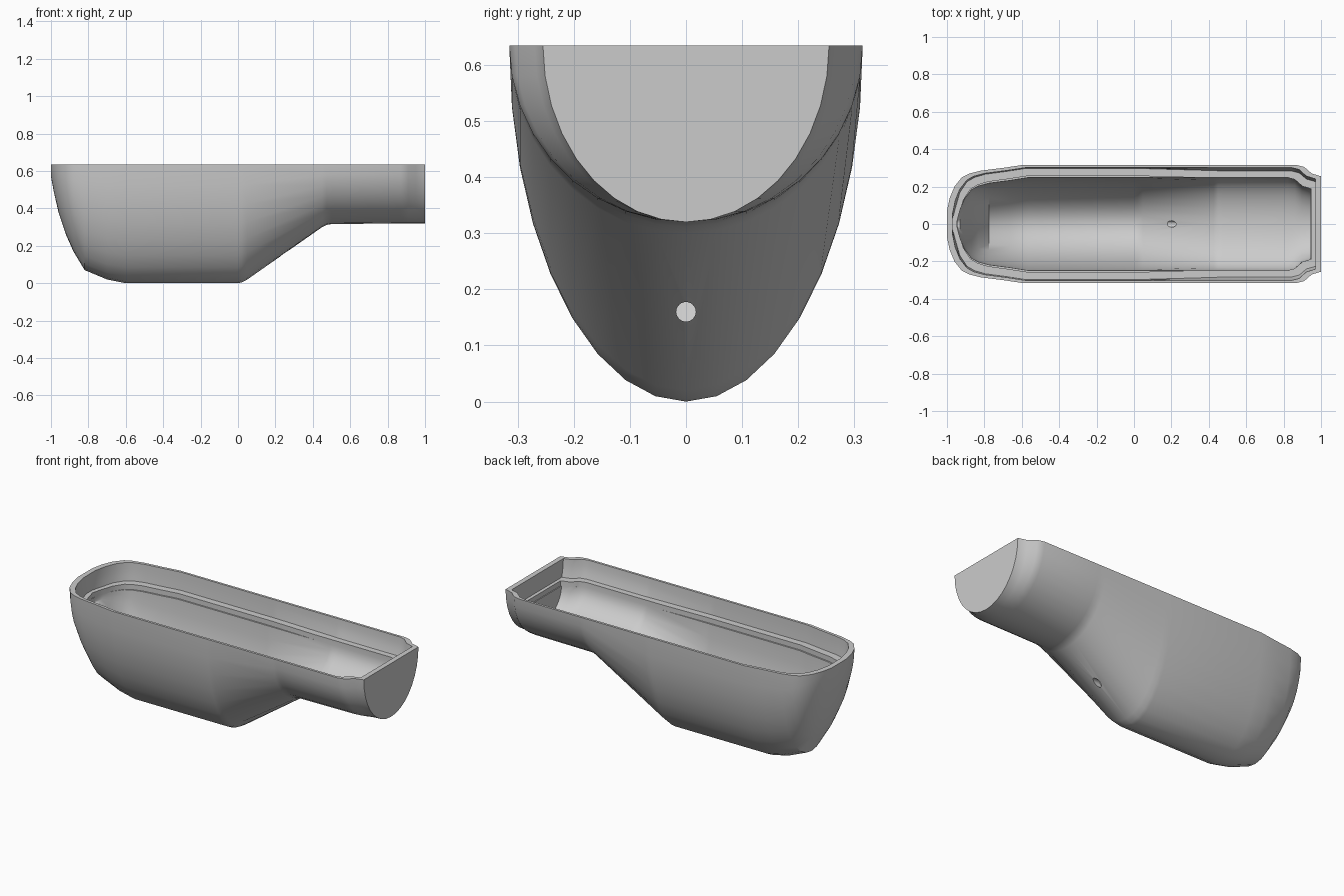
import bpy, bmesh, math

TOP = 0.635
if "Cube" in bpy.data.objects:
    bpy.data.objects.remove(bpy.data.objects["Cube"])

grey = bpy.data.materials.new("plain grey")
grey.use_nodes = True
colour = (0.6, 0.6, 0.6, 1)
grey.diffuse_color = colour
grey.node_tree.nodes["Principled BSDF"].inputs["Base Color"].default_value = colour

# Stations along the length: x, half width at the rim, keel height
STATIONS = [(-1, .07, .57), (-.985, .14, .49), (-.96, .2, .38), (-.92, .25, .26),
            (-.88, .27, .17), (-.82, .285, .07), (-.7, .3, .02), (-.6, .315, 0),
            (0, .315, 0), (.02, .315, .005), (.05, .315, .02), (.45, .315, .3),
            (.475, .315, .312), (.5, .315, .316), (.87, .315, .32), (.91, .305, .32),
            (.95, .27, .32), (1, .255, .32)]


def loft(name, sections):
    """Skin closed rings of equal length and cap both ends."""
    bm = bmesh.new()
    rings = [[bm.verts.new(p) for p in s] for s in sections]
    for a, b in zip(rings, rings[1:]):
        for i in range(len(a)):
            j = (i + 1) % len(a)
            bm.faces.new((a[i], a[j], b[j], b[i]))
    bm.faces.new(rings[0])
    bm.faces.new(rings[-1])
    bmesh.ops.recalc_face_normals(bm, faces=bm.faces)
    mesh = bpy.data.meshes.new(name)
    bm.to_mesh(mesh)
    bm.free()
    mesh.materials.append(grey)
    obj = bpy.data.objects.new(name, mesh)
    bpy.context.collection.objects.link(obj)
    return obj


def bowl(x, w, keel, rim, steps=18):
    """Half ellipse hanging from the rim height."""
    angles = [math.pi * i / steps for i in range(steps + 1)]
    return [(x, -w * math.cos(a), rim - (rim - keel) * math.sin(a)) for a in angles]


def plan_ring(length, inset, z, curve_z):
    """Horizontal outline of the hull, inset, at one height."""
    half = []
    for x, w, keel in STATIONS:
        drop = min((TOP - curve_z) / (TOP - keel), .8)
        half.append((x * length, max(w * math.sqrt(1 - drop * drop) - inset, .004)))
    return [(x, -y, z) for x, y in half] + [(x, y, z) for x, y in reversed(half)]


# Outer hull
tray = loft("tray_shell", [bowl(x, w, k, TOP) for x, w, k in STATIONS])

# Recess under the rim, stepped ledge, deep cavity and drain hole
recess_levels = [.53, .56, .6, TOP]
recess = loft("recess_cutter",
              [plan_ring(.97, .014, z, z) for z in recess_levels]
              + [plan_ring(.97, .014, .7, TOP)])
ledge = loft("ledge_cutter", [plan_ring(.95, .054, z, .53) for z in (.5, .58)])
cavity_sections = []
for x, w, keel in STATIONS:
    ring = bowl(x * .945, max(w - .067, .02), min(keel + .025, .46), .5)
    first, last = ring[0], ring[-1]
    cavity_sections.append([(first[0], first[1], .55)] + ring + [(last[0], last[1], .55)])
cavity = loft("cavity_cutter", cavity_sections)
hole = loft("hole_cutter", [
    [(x, .0175 * math.cos(t * math.pi / 12), .16 + .0175 * math.sin(t * math.pi / 12))
     for t in range(24)] for x in (.08, .4)])

bpy.context.view_layer.objects.active = tray
for cutter in (recess, ledge, cavity, hole):
    cutter.hide_render = True
    mod = tray.modifiers.new(cutter.name, "BOOLEAN")
    mod.operation = "DIFFERENCE"
    mod.solver = "EXACT"
    mod.object = cutter
    bpy.ops.object.modifier_apply(modifier=mod.name)
    bpy.data.objects.remove(cutter)

bpy.ops.object.select_all(action="DESELECT")
tray.select_set(True)
bpy.ops.object.shade_smooth_by_angle(angle=math.radians(30))
